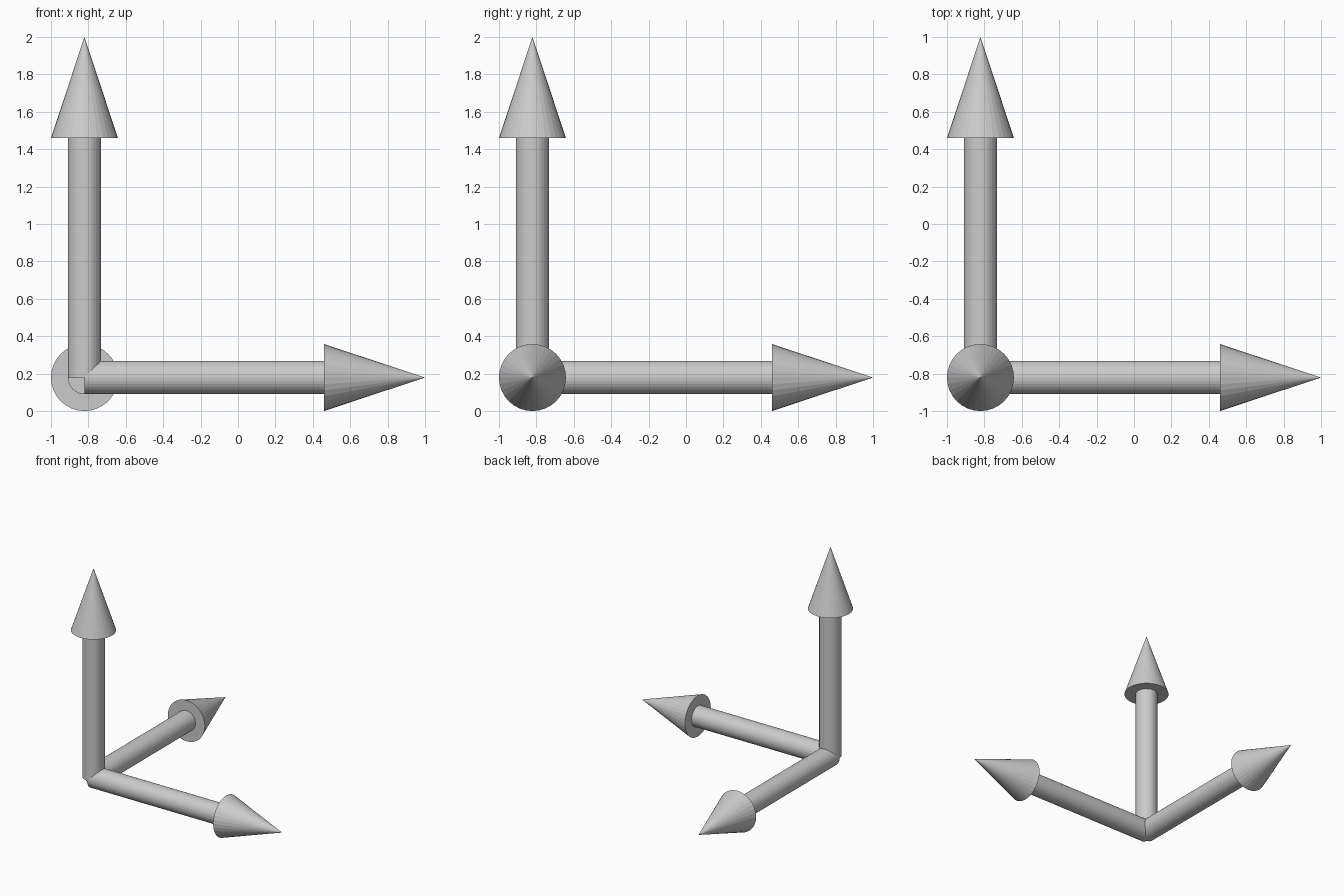
import bpy
from math import pi

if "Cube" in bpy.data.objects:
    bpy.data.objects.remove(bpy.data.objects["Cube"])

SIDES = 32
CORNER = (-0.821, -0.821, 0.179)   # where the three shafts meet
SHAFT_R, SHAFT_LEN = 0.089, 1.281
HEAD_R, HEAD_LEN = 0.179, 0.54


def along(axis, distance):
    p = list(CORNER)
    p[axis] += distance
    return p


def arrow(name, axis, rotation):
    # Round shaft starting at the shared corner
    bpy.ops.mesh.primitive_cylinder_add(
        vertices=SIDES, radius=SHAFT_R, depth=SHAFT_LEN,
        location=along(axis, SHAFT_LEN / 2), rotation=rotation)
    bpy.context.object.name = name + "_shaft"
    # Closed conical head
    bpy.ops.mesh.primitive_cone_add(
        vertices=SIDES, radius1=HEAD_R, radius2=0, depth=HEAD_LEN,
        location=along(axis, SHAFT_LEN + HEAD_LEN / 2), rotation=rotation)
    bpy.context.object.name = name + "_head"


arrow("right_arrow", 0, (0, pi / 2, 0))
arrow("back_arrow", 1, (-pi / 2, 0, 0))
arrow("up_arrow", 2, (0, 0, 0))
